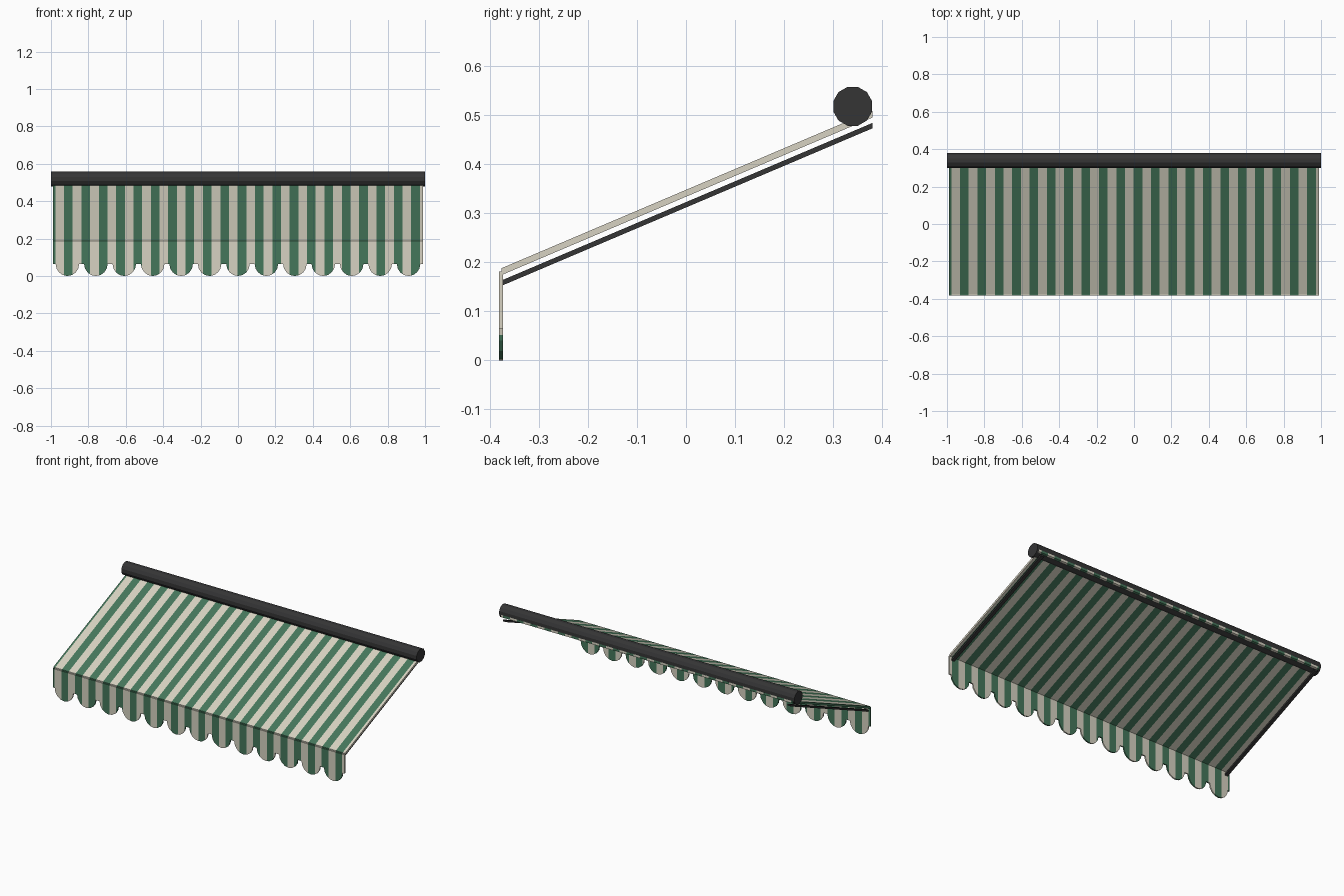
import bpy, bmesh, math

if "Cube" in bpy.data.objects:
    bpy.data.objects.remove(bpy.data.objects["Cube"])

def material(name, rgb):
    m = bpy.data.materials.new(name)
    m.diffuse_color = (*rgb, 1)
    m.use_nodes = True
    m.node_tree.nodes["Principled BSDF"].inputs["Base Color"].default_value = m.diffuse_color
    return m

CREAM = material("cream fabric", (0.68, 0.65, 0.54))
GREEN = material("green fabric", (0.06, 0.185, 0.105))
DARK = material("dark metal", (0.035, 0.035, 0.036))

PERIOD, START = 0.0928, -0.930      # stripe repeat, left edge of a green stripe
HALF = 0.988                        # half fabric width

def finish(bm, name, mats):
    bmesh.ops.recalc_face_normals(bm, faces=bm.faces)
    me = bpy.data.meshes.new(name)
    bm.to_mesh(me)
    bm.free()
    for m in mats:
        me.materials.append(m)
    ob = bpy.data.objects.new(name, me)
    bpy.context.collection.objects.link(ob)
    return ob

def prism(points, offset):
    """Extrude a closed outline along offset."""
    bm = bmesh.new()
    f = bm.faces.new([bm.verts.new(p) for p in points])
    r = bmesh.ops.extrude_face_region(bm, geom=[f], use_keep_orig=True)
    verts = [v for v in r["geom"] if isinstance(v, bmesh.types.BMVert)]
    bmesh.ops.translate(bm, verts=verts, vec=offset)
    return bm

def stripe(bm):
    """Cut the fabric at each stripe edge and colour alternate strips green."""
    for k in range(-2, 44):
        x = START + k * PERIOD / 2
        if abs(x) < HALF - 0.001:
            bmesh.ops.bisect_plane(bm, geom=bm.verts[:] + bm.edges[:] + bm.faces[:],
                                   plane_co=(x, 0, 0), plane_no=(1, 0, 0), dist=1e-5)
    for f in bm.faces:
        t = ((f.calc_center_median().x - START) / PERIOD) % 1
        f.material_index = 1 if t < 0.5 else 0

def sloped(x, z0, z1, rise=0.321):
    """Sloping side profile between the front and the wall."""
    return [(x, -0.376, z0), (x, 0.38, z0 + rise), (x, 0.38, z1 + rise), (x, -0.376, z1)]

# Sloping canopy
bm = prism(sloped(-HALF, 0.174, 0.188), (2 * HALF, 0, 0))
stripe(bm)
finish(bm, "canopy", [CREAM, GREEN])

# Scalloped valance
N, R, ZB = 13, 0.063, 0.065
pitch = 2 * HALF / N
outline = [(HALF, -0.381, 0.181), (-HALF, -0.381, 0.181), (-HALF, -0.381, ZB)]
for i in range(N):
    cx = -HALF + (i + 0.5) * pitch
    for j in range(9):
        a = math.pi * (1 + j / 8)
        outline.append((cx + R * math.cos(a), -0.381, ZB + ZB * math.sin(a)))
outline.append((HALF, -0.381, ZB))
bm = prism(outline, (0, 0.008, 0))
stripe(bm)
finish(bm, "valance", [CREAM, GREEN])

# Support arms under both edges
for name, x in (("left_arm", -0.975), ("right_arm", 0.955)):
    finish(prism(sloped(x, 0.152, 0.163), (0.02, 0, 0)), name, [DARK])

# Twelve-sided roller tube along the wall
ring = [(-1, 0.34 + 0.041 * math.cos(a), 0.518 + 0.041 * math.sin(a))
        for a in (math.radians(15 + 30 * i) for i in range(12))]
finish(prism(ring, (2, 0, 0)), "roller_tube", [DARK])
